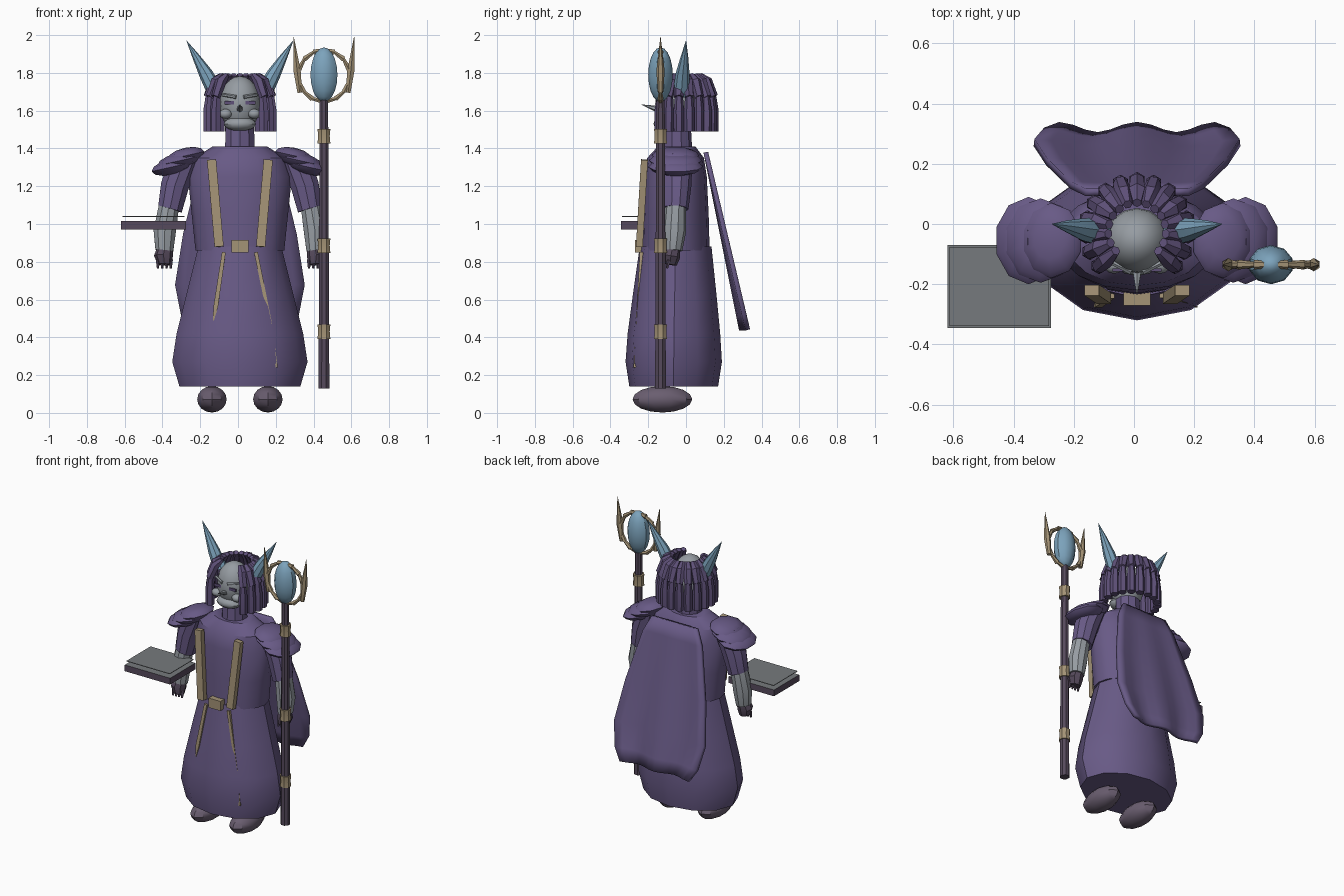
import bpy, bmesh, math
from mathutils import Vector, Matrix

if "Cube" in bpy.data.objects:
    bpy.data.objects.remove(bpy.data.objects["Cube"])

CX = 0.01                      # mirror axis of the figure


def srgb(r, g, b):
    return tuple(((c / 255 + 0.055) / 1.055) ** 2.4 for c in (r, g, b)) + (1,)


def material(name, *rgb):
    m = bpy.data.materials.new(name)
    m.diffuse_color = srgb(*rgb)
    m.use_nodes = True
    m.node_tree.nodes["Principled BSDF"].inputs["Base Color"].default_value = m.diffuse_color
    return m


ROBE = material("robe_purple", 104, 90, 134)
HAIR = material("hair_purple", 94, 80, 120)
SKIN = material("skin_grey", 150, 156, 162)
BLUE = material("horn_blue", 124, 163, 188)
GOLD = material("old_gold", 164, 147, 118)
SHOE = material("shoe_mauve", 106, 94, 112)
WOOD = material("dark_mauve", 86, 74, 92)
PAGE = material("page_grey", 118, 122, 125)


def loft(bm, pts, radii, sides=8, upright=False, flat=1.0, phase=0.0):
    """Closed skin through rings along pts; a radius is a number or (rx, ry)."""
    pts = [Vector(p) for p in pts]
    d = pts[-1] - pts[0]
    q = Vector((0, 0, 1)).rotation_difference(d).to_matrix()
    if upright:
        q = Matrix.Identity(3)
    rings = []
    for p, r in zip(pts, radii):
        rx, ry = r if isinstance(r, tuple) else (r, r * flat)
        ang = [2 * math.pi * i / sides - math.pi / 2 + phase for i in range(sides)]
        rings.append([bm.verts.new(p + q @ Vector((rx * math.cos(a), ry * math.sin(a), 0)))
                      for a in ang])
    for a, b in zip(rings, rings[1:]):
        for i in range(sides):
            j = (i + 1) % sides
            bm.faces.new((a[i], a[j], b[j], b[i]))
    bm.faces.new(rings[0][::-1])
    bm.faces.new(rings[-1])


def ball(bm, c, r, tilt=0.0, u=12, v=8):
    m = Matrix.Translation(c) @ Matrix.Rotation(tilt, 4, 'Y') @ Matrix.Diagonal((*r, 1))
    bmesh.ops.create_uvsphere(bm, u_segments=u, v_segments=v, radius=1, matrix=m)


def box(bm, lo, hi):
    lo, hi = Vector(lo), Vector(hi)
    m = Matrix.Translation((lo + hi) / 2) @ Matrix.Diagonal((*(hi - lo), 1))
    bmesh.ops.create_cube(bm, size=1, matrix=m)


def part(name, mat, build):
    bm = bmesh.new()
    build(bm)
    bmesh.ops.recalc_face_normals(bm, faces=bm.faces)
    me = bpy.data.meshes.new(name)
    bm.to_mesh(me)
    bm.free()
    mats = mat if isinstance(mat, list) else [mat]
    for m in mats:
        me.materials.append(m)
    ob = bpy.data.objects.new(name, me)
    bpy.context.collection.objects.link(ob)
    return ob


# Robe: skirt and torso as stacked oval rings (z, rx, ry, y)
def robe(rows, sides):
    return lambda bm: loft(bm, [(CX, y, z) for z, rx, ry, y in rows],
                           [(rx, ry) for z, rx, ry, y in rows], sides, upright=True)


part("skirt", ROBE, robe([(0.14, .32, .235, -.065), (0.27, .358, .255, -.065),
                          (0.42, .335, .245, -.064), (0.62, .285, .222, -.06),
                          (0.88, .22, .19, -.055)], 12))
part("torso", ROBE, robe([(0.86, .235, .18, -.055), (1.05, .255, .175, -.055),
                          (1.25, .275, .165, -.055), (1.35, .24, .15, -.055),
                          (1.41, .145, .10, -.05)], 16))
part("neck", ROBE, robe([(1.39, .083, .083, -.05), (1.53, .078, .075, -.05)], 10))


# Cape: folded sheet, widest low down, with a wavy hem
def cape(bm):
    rows = [(1.38, .17), (1.28, .22), (0.95, .30), (0.68, .342), (0.52, .31), (0.44, .26)]
    n = 12
    grid = []
    for z, w in rows:
        k = (1.38 - z) / 0.94
        y = 0.105 + 0.205 * k
        grid.append([bm.verts.new((CX + w * (2 * i / n - 1),
                                   y + .017 * k * math.cos(4 * math.pi * i / n), z))
                     for i in range(n + 1)])
    for a, b in zip(grid, grid[1:]):
        for i in range(n):
            bm.faces.new((a[i], a[i + 1], b[i + 1], b[i]))


solid = part("cape", ROBE, cape).modifiers.new("thickness", 'SOLIDIFY')
solid.thickness = 0.025
solid.offset = 0

# Limbs and shoulder plates, mirrored
for s, side in ((-1, "left"), (1, "right")):
    X = lambda x: CX + s * x

    def plates(bm):
        for x, z, rx, ry in ((.285, 1.362, .105, .125), (.32, 1.335, .125, .14),
                             (.36, 1.302, .115, .145)):
            ball(bm, (X(x), -.055, z), (rx, ry, .042), s * .22, 10, 6)

    def hand(bm):
        loft(bm, [(X(.40), -.085, .785), (X(.405), -.08, .83), (X(.395), -.07, .88)],
             [.036, .05, .04], 8)
        for f in (-.034, -.011, .012, .034):
            loft(bm, [(X(.40) + f, -.10, .765), (X(.40) + f, -.09, .81)], [.006, .012], 5)

    part(side + "_shoulder_plates", ROBE, plates)
    part(side + "_sleeve", ROBE, lambda bm: loft(
        bm, [(X(.37), -.055, 1.08), (X(.345), -.05, 1.2), (X(.29), -.045, 1.35)],
        [.068, .078, .08], 10))
    part(side + "_forearm", SKIN, lambda bm: loft(
        bm, [(X(.40), -.07, .86), (X(.398), -.062, .96), (X(.375), -.055, 1.10)],
        [.05, .062, .056], 10))
    part(side + "_hand", WOOD, hand)
    part(side + "_shoe", SHOE, lambda bm: ball(
        bm, (X(.148), -.125, .072), (.082, .158, .070), 0, 10, 8))
    part(side + "_horn", BLUE, lambda bm: loft(
        bm, [(X(.125), -.025, 1.69), (X(.18), -.018, 1.795), (X(.232), -.008, 1.885),
             (X(.282), 0, 1.97)], [.045, .037, .02, .001], 8))

# Head and face
part("head", SKIN, lambda bm: ball(bm, (CX, -.055, 1.635), (.108, .108, .148), 0, 16, 12))


def face(bm):
    ball(bm, (CX, -.112, 1.53), (.085, .06, .038))                # jaw
    loft(bm, [(CX, -.14, 1.605), (CX, -.235, 1.632)], [.02, .001], 6)   # nose
    for s in (-1, 1):
        ball(bm, (CX + s * .076, -.135, 1.583), (.034, .03, .026))      # cheek
        loft(bm, [(CX + s * .02, -.158, 1.672), (CX + s * .09, -.125, 1.684)],
             [.011, .008], 6)                                     # brow


def eyes(bm):
    for s in (-1, 1):
        x = CX + s * .056
        box(bm, (x - .026, -.157, 1.633), (x + .026, -.148, 1.651))


part("face_features", SKIN, face)
part("eyes", HAIR, eyes)


# Hair: bent locks fanned round the head, open at the face
def locks(bm):
    n = 15
    for i in range(n):
        a = math.radians(-42 + 264 * i / (n - 1))
        P = lambda r, z: (CX + r * math.cos(a), -.025 + r * math.sin(a), z)
        loft(bm, [P(.095, 1.79), P(.135, 1.755), P(.172, 1.67)], [.016, .03, .025], 6)
        loft(bm, [P(.17, 1.49), P(.17, 1.60), P(.162, 1.70)], [.027, .028, .019], 6)


part("hair_locks", HAIR, locks)


# Gold trim: chest straps, skirt ribbons, buckle
def straps(bm):
    for s in (-1, 1):
        loft(bm, [(CX + s * .11, -.247, .88), (CX + s * .15, -.22, 1.34)], [.034, .034],
             4, flat=.75, phase=math.pi / 4)


def ribbons(bm):
    loft(bm, [(-.13, -.272, .49), (-.118, -.265, .56), (-.075, -.237, .85)],
         [.004, .017, .014], 4, phase=math.pi / 4)
    loft(bm, [(.205, -.272, .24), (.17, -.255, .48), (.095, -.235, .85)],
         [.008, .012, .014], 4, phase=math.pi / 4)


part("chest_straps", GOLD, straps)
part("skirt_ribbons", GOLD, ribbons)
part("belt_buckle", GOLD, lambda bm: box(bm, (CX - .045, -.27, .85), (CX + .045, -.22, .915)))

# Staff with bands, crystal and a clawed ring
SX, SY, SZ = .455, -.135, 1.79
part("staff_shaft", WOOD, lambda bm: loft(
    bm, [(SX, SY, .13), (SX, SY, 1.66)], [.031, .024], 8, phase=math.pi / 8))


def bands(bm):
    for z in (.43, .885, 1.465):
        loft(bm, [(SX, SY, z - .038), (SX, SY, z), (SX, SY, z + .038)],
             [.037, .033, .037], 8, phase=math.pi / 8)


def claws(bm):
    for s in (-1, 1):
        P = lambda t, r=.137: (SX + s * r * math.cos(math.radians(t)), SY,
                               SZ - .005 + r * math.sin(math.radians(t)))
        for t in range(-90, 68, 26):
            loft(bm, [P(t), P(t + 28)], [.016, .009], 6)
        loft(bm, [(SX + s * .128, SY, 1.695), (SX + s * .142, SY, 1.81),
                  (SX + s * .16, SY, 1.99)], [.014, .022, .001], 6)


part("staff_bands", GOLD, bands)
part("staff_crystal", BLUE, lambda bm: ball(bm, (SX, SY, SZ), (.075, .065, .145), 0, 10, 10))
part("staff_claws", GOLD, claws)

# Open tome: cover with a page-coloured top and a raised leaf
tome = part("tome_cover", [WOOD, PAGE],
            lambda bm: box(bm, (-.62, -.345, .972), (-.275, -.07, 1.015)))
for f in tome.data.polygons:
    f.material_index = 1 if f.normal.z > .5 else 0
part("tome_leaf", PAGE, lambda bm: box(bm, (-.612, -.338, 1.038), (-.283, -.077, 1.042)))

# Smooth shading with sharp edges kept
bpy.ops.object.select_all(action='SELECT')
bpy.context.view_layer.objects.active = tome
bpy.ops.object.shade_smooth_by_angle(angle=math.radians(35))
